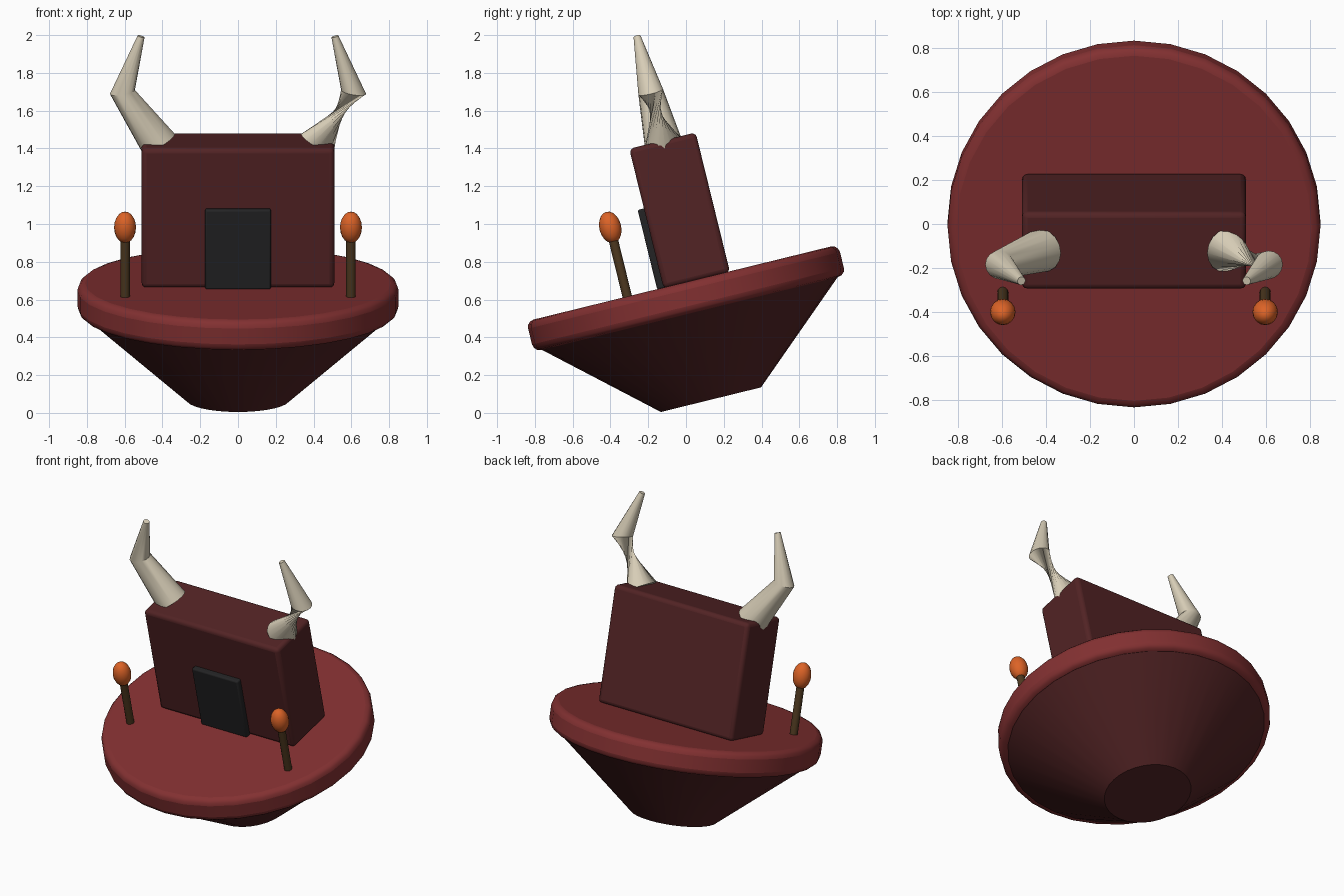
import bpy, bmesh, math
from mathutils import Matrix, Vector

if "Cube" in bpy.data.objects:
    bpy.data.objects.remove(bpy.data.objects["Cube"])

# Everything is built upright around the platform centre, then tilted forward
TILT = Matrix.Translation((0, 0, 0.607)) @ Matrix.Rotation(math.radians(13.8), 4, 'X')


def material(name, rgb):
    m = bpy.data.materials.new(name)
    m.diffuse_color = (*rgb, 1)
    m.use_nodes = True
    m.node_tree.nodes["Principled BSDF"].inputs["Base Color"].default_value = m.diffuse_color
    return m


RED = material("platform red", (0.225, 0.03, 0.031))
MAROON = material("dark maroon", (0.085, 0.017, 0.018))
BLACK = material("door black", (0.017, 0.017, 0.018))
BONE = material("horn bone", (0.68, 0.61, 0.47))
BROWN = material("stick brown", (0.075, 0.04, 0.014))
ORANGE = material("flame orange", (0.72, 0.125, 0.02))


def finish(name, bm, mat, bevel=0, angle=35):
    bmesh.ops.recalc_face_normals(bm, faces=bm.faces)
    me = bpy.data.meshes.new(name)
    bm.to_mesh(me)
    bm.free()
    me.materials.append(mat)
    ob = bpy.data.objects.new(name, me)
    bpy.context.collection.objects.link(ob)
    ob.matrix_world = TILT
    if bevel:
        mod = ob.modifiers.new("soft edges", 'BEVEL')
        mod.width, mod.segments = bevel, 3
        mod.limit_method = 'ANGLE'
        mod.angle_limit = math.radians(40)
    bpy.ops.object.select_all(action='DESELECT')
    ob.select_set(True)
    bpy.context.view_layer.objects.active = ob
    bpy.ops.object.shade_smooth_by_angle(angle=math.radians(angle))
    return ob


def box(name, lo, hi, mat, bevel):
    lo, hi = Vector(lo), Vector(hi)
    bm = bmesh.new()
    bmesh.ops.create_cube(bm, size=1, matrix=Matrix.Translation((lo + hi) / 2)
                          @ Matrix.Diagonal((*(hi - lo), 1)))
    return finish(name, bm, mat, bevel)


def cone(name, x, y, z0, z1, r0, r1, sides, mat, bevel=0):
    bm = bmesh.new()
    bmesh.ops.create_cone(bm, cap_ends=True, segments=sides, radius1=r0, radius2=r1,
                          depth=z1 - z0, matrix=Matrix.Translation((x, y, (z0 + z1) / 2)))
    return finish(name, bm, mat, bevel)


def horn(name, side, twist):
    # Rings: x, z, radius, lean; the twist winds the lower section
    rings = [(0.42, 0.825, 0.1, 30, 0), (0.612, 1.105, 0.067, 9, twist),
             (0.513, 1.408, 0.019, -18, twist)]
    n = 16
    bm = bmesh.new()
    loops = []
    for x, z, r, lean, turn in rings:
        m = (Matrix.Translation((side * x, 0.079, z))
             @ Matrix.Rotation(math.radians(side * lean), 4, 'Y')
             @ Matrix.Rotation(math.radians(turn), 4, 'Z'))
        loops.append([bm.verts.new(m @ Vector((r * math.cos(k * math.tau / n),
                                               r * math.sin(k * math.tau / n), 0)))
                      for k in range(n)])
    for a, b in zip(loops, loops[1:]):
        for k in range(n):
            j = (k + 1) % n
            bm.faces.new((a[k], a[j], b[j], b[k]))
    bm.faces.new(loops[0])
    bm.faces.new(loops[-1])
    return finish(name, bm, BONE, angle=30)


# Round platform and the cone hull below it
cone("platform", 0, 0, -0.083, 0.083, 0.85, 0.85, 32, RED, 0.04)
cone("lower_cone", 0, 0, -0.553, -0.08, 0.273, 0.81, 32, MAROON)

# Cabin and door
box("cabin", (-0.51, -0.103, 0.078), (0.51, 0.259, 0.84), MAROON, 0.025)
box("door", (-0.174, -0.137, 0.08), (0.174, -0.08, 0.515), BLACK, 0.01)

# Horns, the right one wrung around its middle
horn("left_horn", -1, 0)
horn("right_horn", 1, 158)

# Torches on both sides
for side, label in ((-1, "left"), (1, "right")):
    cone(label + "_torch_stick", side * 0.598, -0.3, 0.078, 0.42, 0.025, 0.025, 12, BROWN)
    bm = bmesh.new()
    bmesh.ops.create_uvsphere(bm, u_segments=16, v_segments=10, radius=1,
                              matrix=Matrix.Translation((side * 0.598, -0.3, 0.46))
                              @ Matrix.Diagonal((0.058, 0.058, 0.085, 1)))
    finish(label + "_torch_flame", bm, ORANGE, angle=60)
